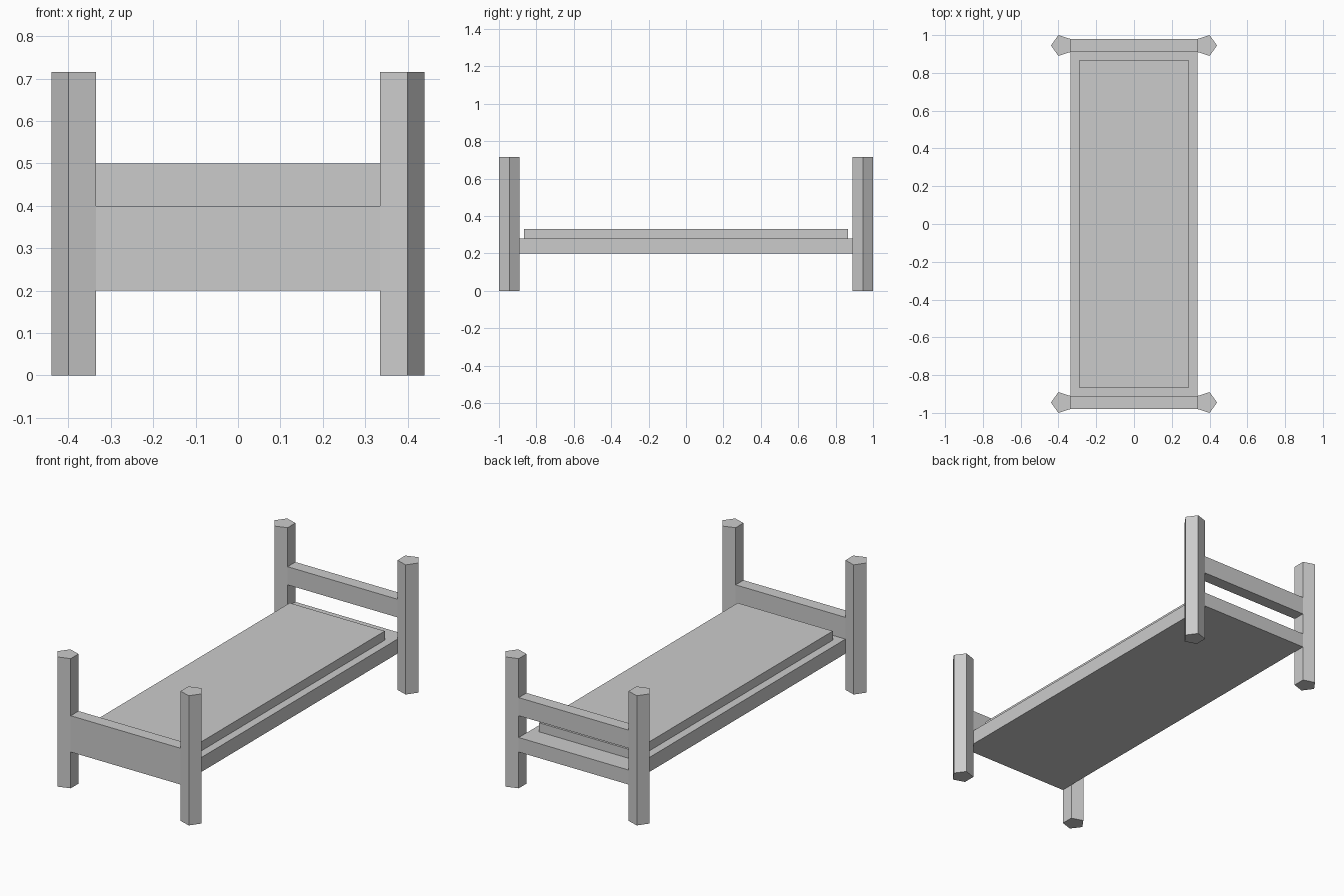
import bpy, bmesh
from math import cos, sin, tau
from mathutils import Vector

if "Cube" in bpy.data.objects:
    bpy.data.objects.remove(bpy.data.objects["Cube"])


def prism(name, outline, sweep):
    """Extrude a flat outline along a vector into a closed solid."""
    bm = bmesh.new()
    face = bm.faces.new([bm.verts.new(p) for p in outline])
    ext = bmesh.ops.extrude_face_region(bm, geom=[face], use_keep_orig=True)
    verts = [g for g in ext["geom"] if isinstance(g, bmesh.types.BMVert)]
    bmesh.ops.translate(bm, verts=verts, vec=Vector(sweep))
    bmesh.ops.recalc_face_normals(bm, faces=bm.faces)
    mesh = bpy.data.meshes.new(name)
    bm.to_mesh(mesh)
    bm.free()
    obj = bpy.data.objects.new(name, mesh)
    bpy.context.collection.objects.link(obj)
    return obj


def across(name, half_width, profile):
    """Sweep a side (y, z) profile across the bed width."""
    return prism(name, [(-half_width, y, z) for y, z in profile],
                 (2 * half_width, 0, 0))


def rect(y0, y1, z0, z1):
    return [(y0, z0), (y1, z0), (y1, z1), (y0, z1)]


HALF_W = 0.335          # inner flat of the posts
POST_X, POST_Y = 0.382, 0.945
POST_R, POST_H = 0.058, 0.715
END_IN, END_OUT = 0.911, 0.979

# Five-sided posts, pointing outward
for end, ys in (("foot", -1), ("head", 1)):
    for side, xs in (("left", -1), ("right", 1)):
        ring = [(xs * (POST_X + POST_R * cos(i * tau / 5)),
                 ys * POST_Y + POST_R * sin(i * tau / 5), 0) for i in range(5)]
        prism(f"{end}_post_{side}", ring, (0, 0, POST_H))

# Bed base with the footboard rising from its front end
across("base_and_footboard", HALF_W, [
    (-END_OUT, 0.20), (END_OUT, 0.20), (END_OUT, 0.28),
    (-END_IN, 0.28), (-END_IN, 0.40), (-END_OUT, 0.40)])

# Headboard rail
across("headboard_rail", HALF_W, rect(END_IN, END_OUT, 0.40, 0.50))

# Mattress
across("mattress", 0.29, rect(-0.865, 0.865, 0.28, 0.33))
